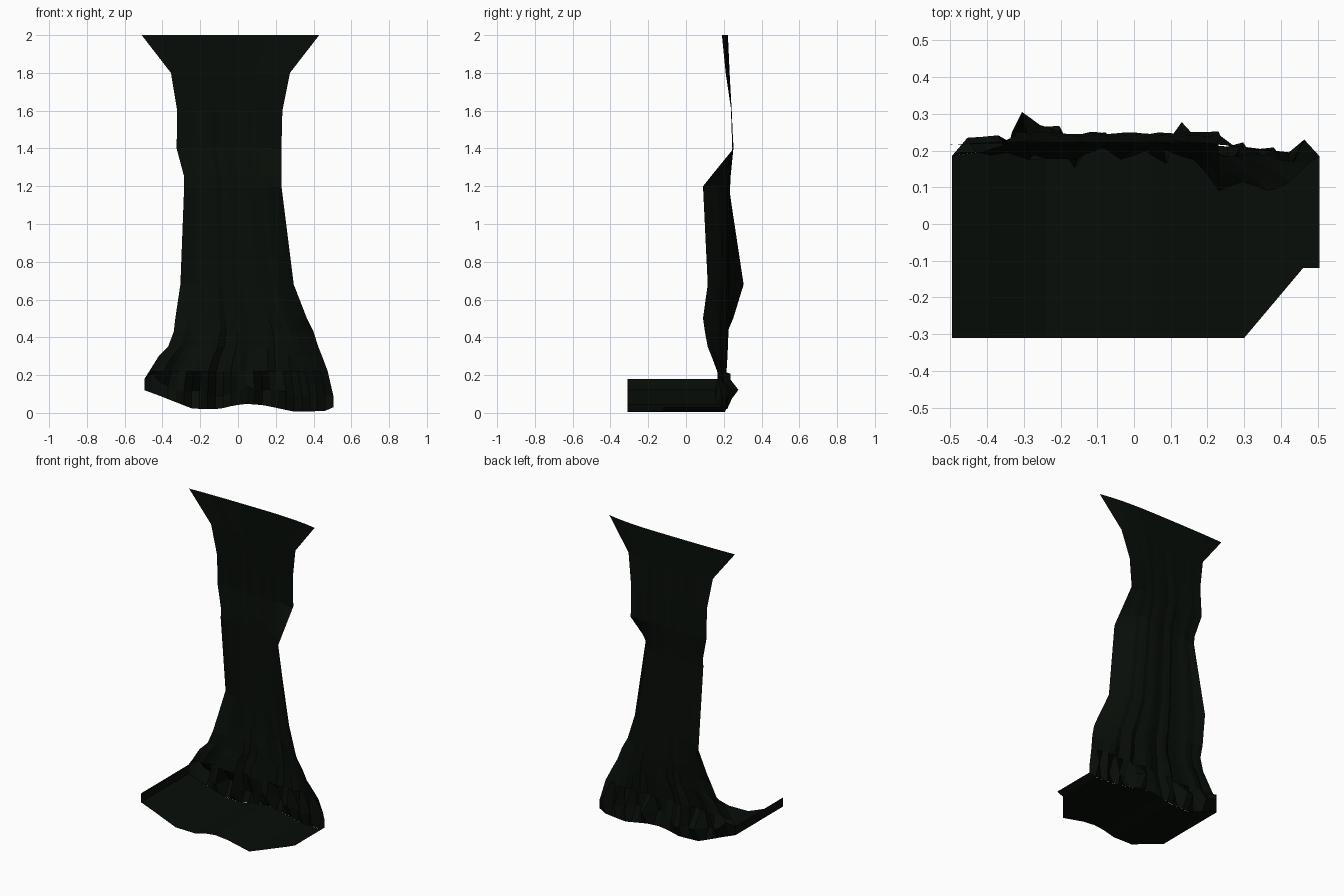
import bpy, bmesh, random

if "Cube" in bpy.data.objects:
    bpy.data.objects.remove(bpy.data.objects["Cube"])

random.seed(4)
mat = bpy.data.materials.new("dark_green")
mat.diffuse_color = (0.0022, 0.004, 0.0024, 1)
mat.use_nodes = True
mat.node_tree.nodes["Principled BSDF"].inputs["Base Color"].default_value = mat.diffuse_color

# Height of the streambed across its width
BED = [(-.495, .12), (-.4, .085), (-.3, .045), (-.24, .022), (-.1, .02), (-.02, .04), (.05, .048),
       (.14, .04), (.3, .006), (.46, .01), (.505, .03)]


def bed_z(x):
    for (x0, z0), (x1, z1) in zip(BED, BED[1:]):
        if x <= x1:
            return z0 + (z1 - z0) * (x - x0) / (x1 - x0)
    return BED[-1][1]


def back_y(x):
    """Line where the streambed meets the curtain."""
    return .22 - .14 * x * x


def front_y(x):
    """Front edge of the streambed, with the right corner cut off."""
    return -.31 if x <= .3 else min(-.12, -.31 + (x - .3) * .19 / .16)


def sheet(name, rows):
    """Open quad surface lofted through rows of points."""
    bm = bmesh.new()
    grid = [[bm.verts.new(p) for p in row] for row in rows]
    for a, b in zip(grid, grid[1:]):
        for i in range(len(a) - 1):
            bm.faces.new((a[i], a[i + 1], b[i + 1], b[i]))
    mesh = bpy.data.meshes.new(name)
    bm.to_mesh(mesh)
    bm.free()
    mesh.materials.append(mat)
    obj = bpy.data.objects.new(name, mesh)
    bpy.context.collection.objects.link(obj)
    return obj


# Falling curtain: z, left x, left y, middle y, right x, right y, fold depth
CURTAIN = [
    (0.22, -.47, .195, .195, .475, .165, .02),
    (0.30, -.42, .195, .205, .445, .135, .015),
    (0.35, -.37, .21, .21, .425, .115, .012),
    (0.43, -.34, .22, .215, .40, .10, .010),
    (0.50, -.332, .25, .22, .365, .09, .008),
    (0.68, -.305, .305, .225, .295, .115, .006),
    (1.20, -.285, .225, .23, .23, .09, .004),
    (1.25, -.285, .23, .232, .23, .13, .004),
    (1.40, -.325, .25, .248, .23, .252, .003),
    (1.60, -.322, .24, .24, .235, .24, .002),
    (1.80, -.355, .225, .23, .275, .21, .001),
    (2.00, -.51, .215, .222, .43, .19, 0)]
COLS = 24
folds = [random.choice((-1, -.4, .4, 1)) for _ in range(COLS + 1)]
us = [2 * i / COLS - 1 for i in range(COLS + 1)]

# Foot of the curtain follows the streambed, with a ragged splash ridge above it
foot, splash = [], []
for i, u in enumerate(us):
    x = .005 + .5 * u
    inner = 0 if abs(u) == 1 else 1
    foot.append((x, back_y(x), bed_z(x)))
    splash.append((x, back_y(x) + random.uniform(-.065, .06) * inner,
                   bed_z(x) + (.08 + .025 * random.uniform(-1, 1) if inner else .06)))
rows = [foot, splash]
for z, xl, yl, ym, xr, yr, fold in CURTAIN:
    row = []
    for i, u in enumerate(us):
        edge = abs(u) ** 3
        y = ym + ((yl if u < 0 else yr) - ym) * edge + fold * folds[i] * (1 - edge)
        row.append((xl + (xr - xl) * (u + 1) / 2, y, z))
    rows.append(row)
sheet("water_curtain", rows)

# Streambed running forward from the curtain
sheet("streambed", [[(x, back_y(x) + (front_y(x) - back_y(x)) * t, z) for x, z in BED]
                    for t in (0, .5, 1)])

# Upturned left bank
sheet("left_bank", [[(-.495, y, z) for y in (back_y(-.495), -.31)] for z in (.12, .18)])
